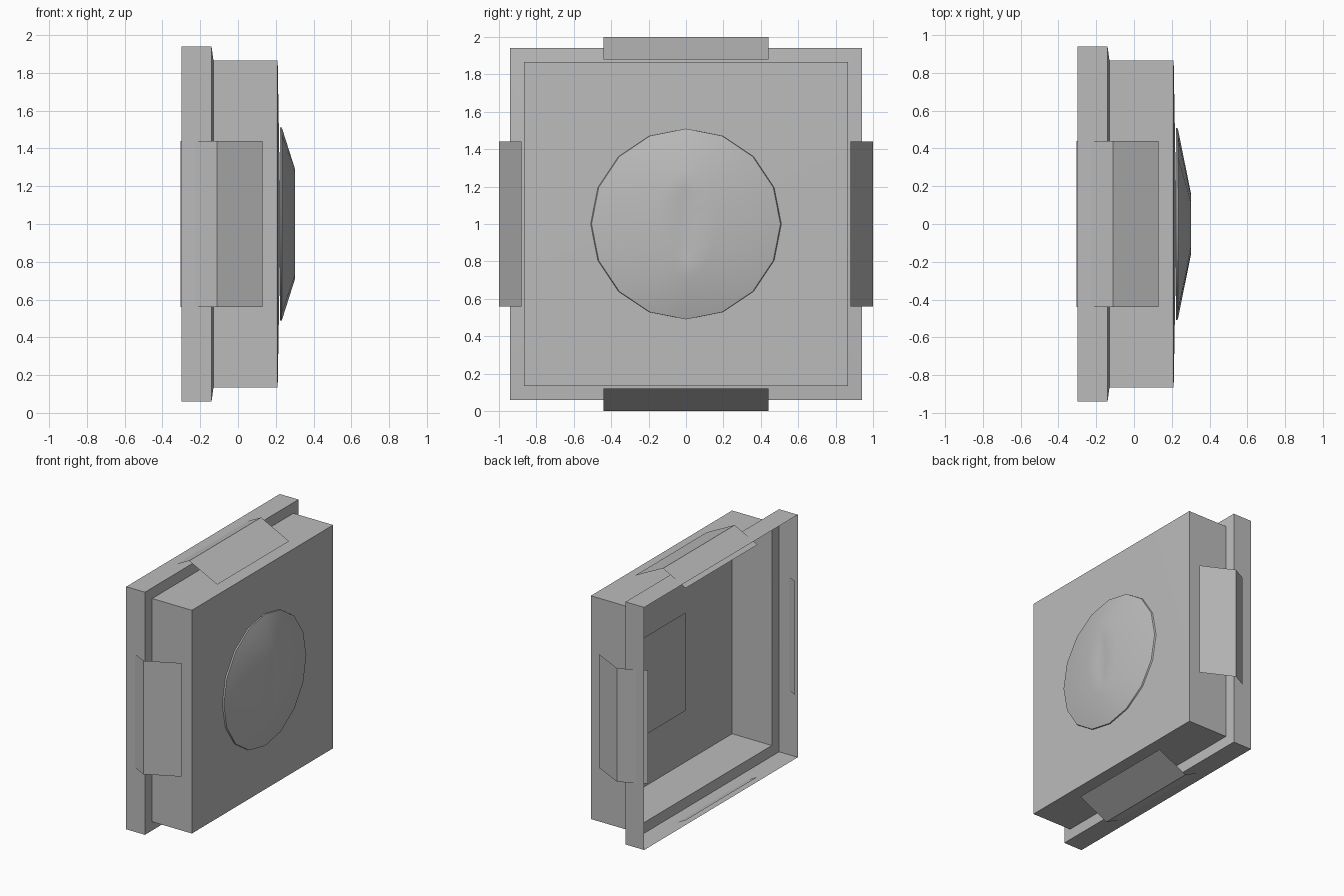
import bpy, bmesh, math

if "Cube" in bpy.data.objects:
    bpy.data.objects.remove(bpy.data.objects["Cube"])

grey = bpy.data.materials.new("plain grey")
grey.diffuse_color = (0.5, 0.5, 0.5, 1)
grey.use_nodes = True
grey.node_tree.nodes["Principled BSDF"].inputs["Base Color"].default_value = grey.diffuse_color


def build(name, verts, faces, smooth=False):
    me = bpy.data.meshes.new(name)
    me.from_pydata(verts, [], faces)
    me.materials.append(grey)
    ob = bpy.data.objects.new(name, me)
    bpy.context.collection.objects.link(ob)
    bm = bmesh.new()
    bm.from_mesh(me)
    bmesh.ops.recalc_face_normals(bm, faces=bm.faces)
    # sheets are open at the back: make the front-most face point to +x
    bm.faces.ensure_lookup_table()
    if max(bm.faces, key=lambda f: f.calc_center_median().x).normal.x < 0:
        bmesh.ops.reverse_faces(bm, faces=bm.faces)
    bm.to_mesh(me)
    bm.free()
    if smooth:
        bpy.ops.object.select_all(action='DESELECT')
        ob.select_set(True)
        bpy.context.view_layer.objects.active = ob
        bpy.ops.object.shade_smooth_by_angle(angle=math.radians(30))
    return ob


def loft(name, rings, tip, smooth=False):
    """Bridge rings of points along x and close the last one on a tip point."""
    n = len(rings[0])
    verts = [p for r in rings for p in r] + [tip]
    faces = []
    for k in range(len(rings) - 1):
        for i in range(n):
            j = (i + 1) % n
            faces.append((k*n + i, k*n + j, k*n + n + j, k*n + n + i))
    last = (len(rings) - 1) * n
    faces += [(last + i, last + (i + 1) % n, len(verts) - 1) for i in range(n)]
    return build(name, verts, faces, smooth)


def square(x, r):
    return [(x, a * r, 1 + b * r) for a, b in ((-1, -1), (1, -1), (1, 1), (-1, 1))]


def ellipse(x, ry, rz, n=16):
    return [(x, ry * math.sin(2 * math.pi * i / n), 1 + rz * math.cos(2 * math.pi * i / n))
            for i in range(n)]


# open-backed shell: wide rim, step, body walls, slightly bulged front
loft("panel_shell", [square(-0.30, 0.94), square(-0.14, 0.94),
                     square(-0.13, 0.865), square(0.21, 0.865)], (0.225, 0, 1), True)

# sixteen-sided domed button with a shallow upright slit
loft("front_dome", [ellipse(0.222, 0.51, 0.51), ellipse(0.232, 0.505, 0.51),
                    ellipse(0.302, 0.16, 0.29), ellipse(0.298, 0.04, 0.2)],
     (0.292, 0, 1), True)

# plate on the inside of the front
build("inner_plate", [(0.2, -0.28, 0.54), (0.2, 0.28, 0.54), (0.2, 0.28, 1.30), (0.2, -0.28, 1.30)],
      [(0, 1, 2, 3)])

# bent sheet clip on each of the four sides
profile = [(-0.305, 0.90), (-0.11, 1.0), (0.13, 0.88)]
for name, c, s in (("right_clip", 1, 0), ("top_clip", 0, 1),
                   ("left_clip", -1, 0), ("bottom_clip", 0, -1)):
    pts = [(x, r * c - t * s, 1 + r * s + t * c) for x, r in profile for t in (-0.44, 0.44)]
    build(name, pts, [(0, 1, 3, 2), (2, 3, 5, 4)])
